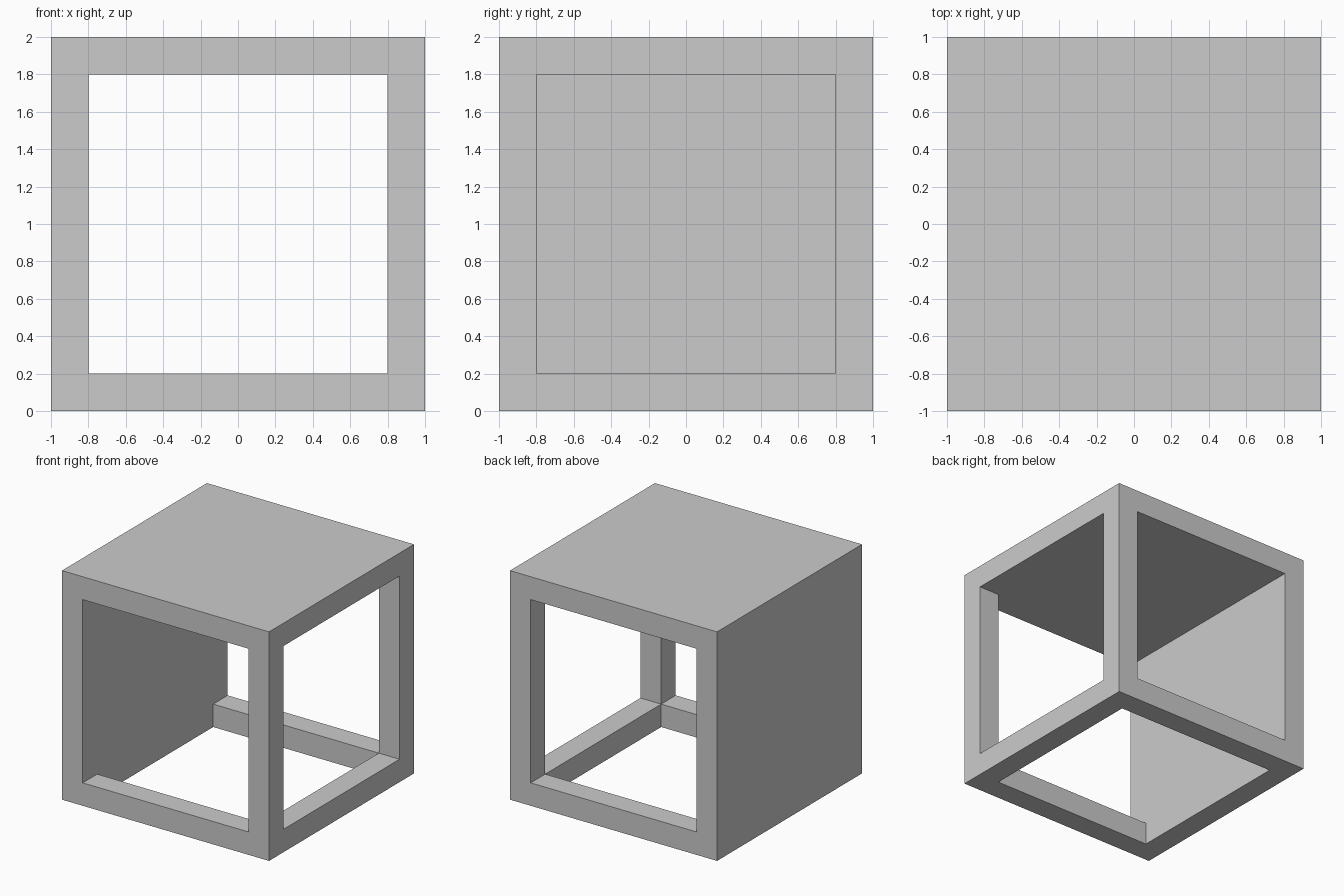
import bpy, bmesh
from mathutils import Vector, Matrix

if "Cube" in bpy.data.objects:
    bpy.data.objects.remove(bpy.data.objects["Cube"])

T = 0.2  # thickness of the frame bars and of the solid panels
OPEN = [Vector(d) for d in ((0, -1, 0), (0, 1, 0), (1, 0, 0), (0, 0, -1))]


def is_open(face):
    return any(face.normal.dot(d) > 0.99 for d in OPEN)


bm = bmesh.new()
# outer shell: window borders on front, back, right and bottom
bmesh.ops.create_cube(bm, size=2)
bm.normal_update()
windows = [f for f in bm.faces if is_open(f)]
bmesh.ops.inset_individual(bm, faces=windows, thickness=T, use_even_offset=True)

# window jambs running inward, then open the windows
for f in windows:
    inward = -f.normal.copy() * T
    ret = bmesh.ops.extrude_discrete_faces(bm, faces=[f])
    cap = ret["faces"][0]
    bmesh.ops.translate(bm, vec=inward, verts=cap.verts[:])
    bmesh.ops.delete(bm, geom=[cap], context='FACES_ONLY')

# inner faces of the solid top and left panels
inner = bmesh.ops.create_cube(bm, size=2 - 2 * T)["verts"]
bm.normal_update()
inner_faces = {f for v in inner for f in v.link_faces}
bmesh.ops.delete(bm, geom=[f for f in inner_faces if is_open(f)], context='FACES')
bmesh.ops.remove_doubles(bm, verts=bm.verts[:], dist=0.001)
bmesh.ops.recalc_face_normals(bm, faces=bm.faces[:])

# stand on the floor
bmesh.ops.transform(bm, matrix=Matrix.Translation((0, 0, 1)), verts=bm.verts[:])

mesh = bpy.data.meshes.new("open_box_frame")
bm.to_mesh(mesh)
bm.free()
bpy.context.collection.objects.link(bpy.data.objects.new("open_box_frame", mesh))
